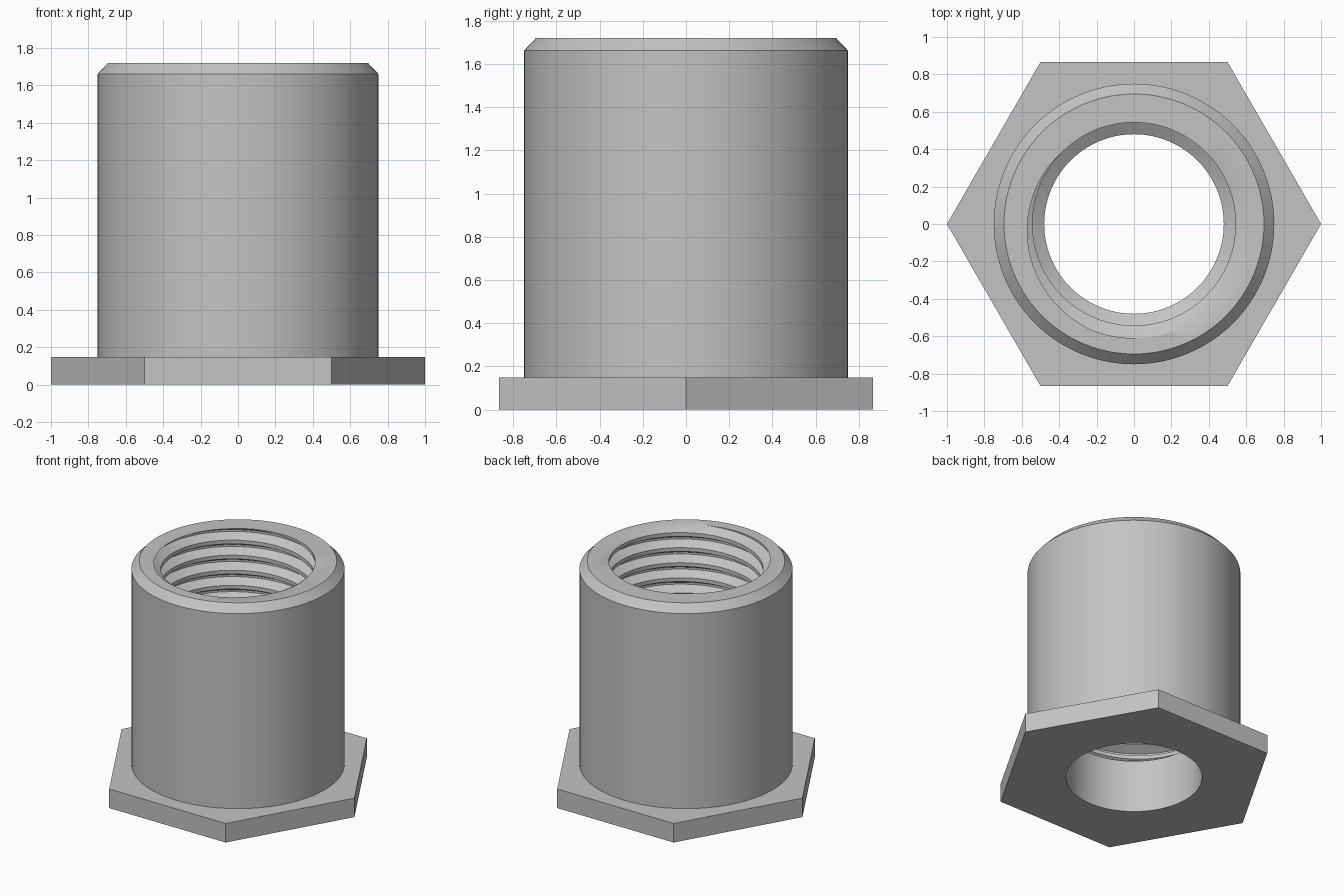
import bpy, bmesh, math

if "Cube" in bpy.data.objects:
    bpy.data.objects.remove(bpy.data.objects["Cube"])

N = 96                      # segments round the axis
TOP, FLANGE = 1.72, 0.148   # overall height, flange thickness
BORE, MINOR, MAJOR = 0.48, 0.543, 0.61
PITCH = 0.117
THREAD_START = 0.45
PHASE = 1.5 * math.pi       # angle where the groove centre meets the top face

steel = bpy.data.materials.new("grey_steel")
steel.diffuse_color = (0.55, 0.55, 0.55, 1)
steel.use_nodes = True
steel.node_tree.nodes["Principled BSDF"].inputs["Base Color"].default_value = steel.diffuse_color


def sweep(name, rows):
    """Skin a list of rows; each row maps an angle to (radius, height)."""
    bm = bmesh.new()
    grid = []
    for row in rows:
        line = []
        for j in range(N + 1):
            a = 2 * math.pi * j / N
            r, z = row(a)
            line.append(bm.verts.new((r * math.cos(a), r * math.sin(a), z)))
        grid.append(line)
    for lo, hi in zip(grid, grid[1:]):
        for j in range(N):
            bm.faces.new((lo[j], hi[j], hi[j + 1], lo[j + 1]))
    # weld the seam and the collapsed thread ends
    bmesh.ops.remove_doubles(bm, verts=bm.verts, dist=1e-5)
    mesh = bpy.data.meshes.new(name)
    bm.to_mesh(mesh)
    bm.free()
    mesh.materials.append(steel)
    mesh.shade_smooth()
    mesh.set_sharp_from_angle(angle=math.radians(30))
    obj = bpy.data.objects.new(name, mesh)
    bpy.context.collection.objects.link(obj)
    return obj


def ring(r, z):
    return lambda a: (r, z)


def hexagon(z):
    """Hexagon with corners on the x axis, corner radius 1."""
    def row(a):
        off = (a + 1e-9) % (math.pi / 3) - math.pi / 6
        return math.cos(math.pi / 6) / math.cos(off), z
    return row


def thread_radius(a, z):
    """Trapezoid groove profile: narrow flat root, sloped flanks, flat crest."""
    t = (z - TOP) / PITCH - (a - PHASE) / (2 * math.pi)
    d = abs(t - round(t))
    k = min(1, max(0, (3 / 8 - d) / (3 / 8 - 1 / 16)))
    return MINOR + (MAJOR - MINOR) * k


def helix(turn):
    """One edge of the thread, clamped between its start and the top face."""
    def row(a):
        z = TOP + PITCH * (turn + (a - PHASE) / (2 * math.pi))
        z = min(TOP, max(THREAD_START, z))
        return thread_radius(a, z), z
    return row


# Sleeve: smooth lower bore, threaded upper bore, chamfered rim, outer wall
thread = [helix(k + f) for k in range(-13, 3) for f in (-3/8, -1/16, 1/16, 3/8)]
sweep("threaded_sleeve",
      [ring(BORE, 0), ring(BORE, 0.41), ring(MINOR, THREAD_START)] + thread +
      [ring(0.695, TOP), ring(0.75, 1.662), ring(0.75, FLANGE)])

# Hexagonal flange round the foot
sweep("hex_flange", [ring(0.75, FLANGE), hexagon(FLANGE), hexagon(0), ring(BORE, 0)])
